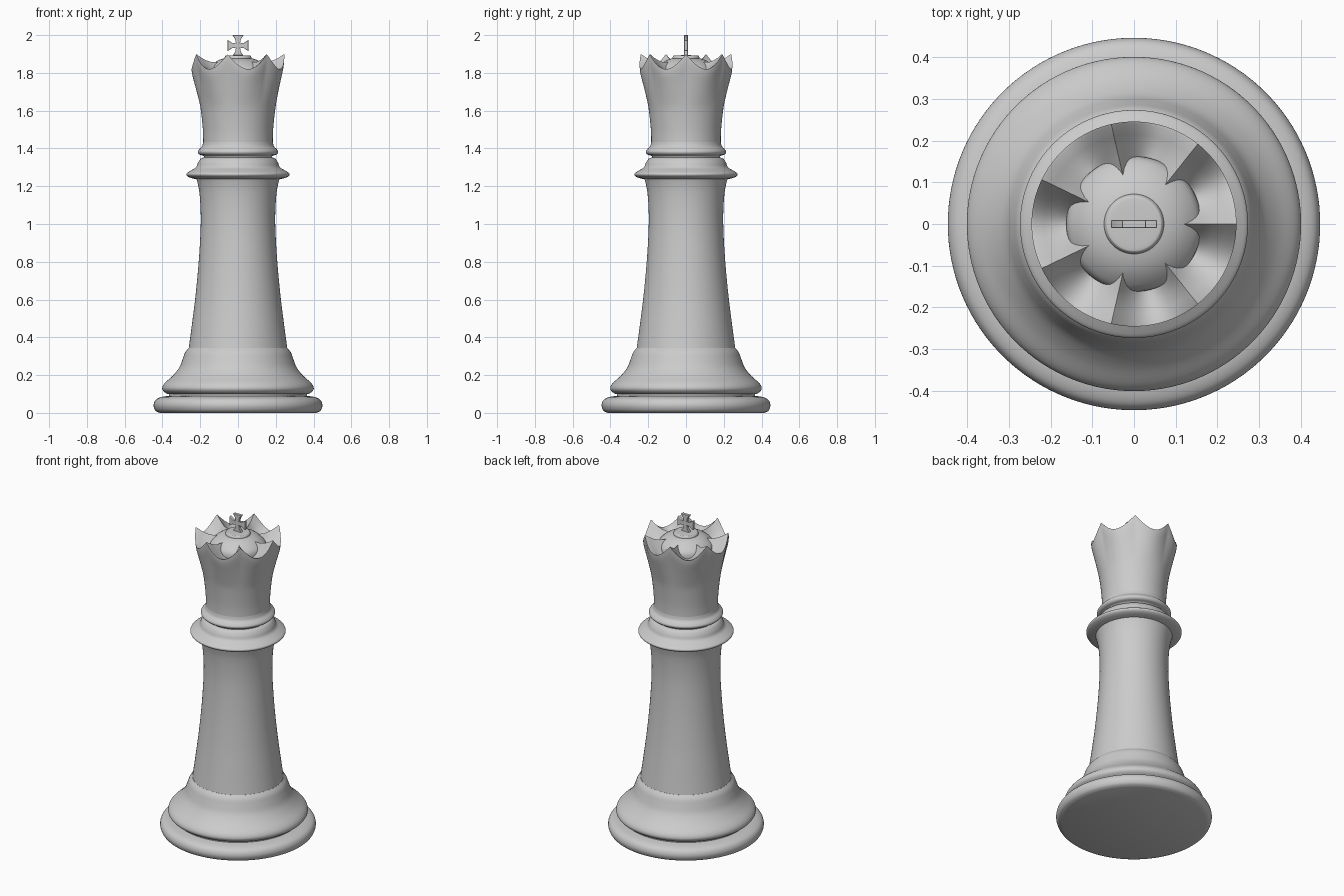
import bpy, bmesh, math

if "Cube" in bpy.data.objects:
    bpy.data.objects.remove(bpy.data.objects["Cube"])

SEG = 126          # divisible by the 7 crown points
POINTS = 7


def smooth(pts, n=4):
    """Catmull-Rom curve through profile points."""
    out = []
    for i in range(len(pts) - 1):
        a, b = pts[max(i - 1, 0)], pts[i]
        c, d = pts[i + 1], pts[min(i + 2, len(pts) - 1)]
        for k in range(n):
            t = k / n
            out.append(tuple(0.5 * (2 * q + (r - p) * t + (2 * p - 5 * q + 4 * r - s) * t * t
                                    + (3 * q - p - 3 * r + s) * t ** 3)
                             for p, q, r, s in zip(a, b, c, d)))
    return out + [pts[-1]]


def finish(name, bm, angle):
    bmesh.ops.remove_doubles(bm, verts=bm.verts, dist=1e-5)
    bmesh.ops.recalc_face_normals(bm, faces=bm.faces)
    me = bpy.data.meshes.new(name)
    bm.to_mesh(me)
    bm.free()
    ob = bpy.data.objects.new(name, me)
    bpy.context.collection.objects.link(ob)
    bpy.ops.object.select_all(action='DESELECT')
    ob.select_set(True)
    bpy.context.view_layer.objects.active = ob
    bpy.ops.object.shade_smooth_by_angle(angle=math.radians(angle))
    return ob


def lathe(name, profile, lift=None, angle=40):
    """Turn (radius, z) points around z; lift(z, theta) may bend the rings."""
    bm = bmesh.new()
    rings = []
    for r, z in profile:
        ring = []
        for i in range(SEG):
            a = 2 * math.pi * i / SEG
            ring.append(bm.verts.new((r * math.cos(a), r * math.sin(a), lift(z, a) if lift else z)))
        rings.append(ring)
    for lo, hi in zip(rings, rings[1:]):
        for i in range(SEG):
            j = (i + 1) % SEG
            bm.faces.new((lo[i], lo[j], hi[j], hi[i]))
    bm.faces.new(rings[0][::-1])
    bm.faces.new(rings[-1])
    return finish(name, bm, angle)


# Base disc and flared foot
lathe("base_disc", smooth([(0.415, 0), (0.437, 0.012), (0.447, 0.04), (0.437, 0.068), (0.41, 0.083), (0.37, 0.09)]))
lathe("foot", [(0.365, 0.085), (0.365, 0.1)] + smooth([
    (0.375, 0.1), (0.395, 0.115), (0.401, 0.133), (0.388, 0.158), (0.345, 0.197),
    (0.311, 0.24), (0.293, 0.285), (0.28, 0.32), (0.262, 0.343)]))

# Tapered stem
lathe("stem", smooth([(0.262, 0.335), (0.245, 0.46), (0.225, 0.62), (0.208, 0.8), (0.198, 0.97),
                      (0.198, 1.08), (0.205, 1.17), (0.216, 1.225), (0.225, 1.25)]))

# Wide collar and the thin ring above it
lathe("collar", smooth([(0.21, 1.235), (0.25, 1.244), (0.27, 1.255), (0.272, 1.268), (0.25, 1.283),
                        (0.223, 1.3), (0.212, 1.325), (0.198, 1.345), (0.183, 1.352)]))
lathe("neck_ring", smooth([(0.18, 1.345), (0.182, 1.36), (0.205, 1.368), (0.213, 1.382),
                           (0.205, 1.396), (0.19, 1.412), (0.184, 1.435)]))


# Crown: the wall above FLAT stretches into sharp points with round valleys
FLAT, RIM = 1.62, 1.9


def crown_lift(z, a):
    if z <= FLAT:
        return z
    rim = 1.82 + 0.078 * (1 - abs(math.sin(a * POINTS / 2)))
    return FLAT + (z - FLAT) / (RIM - FLAT) * (rim - FLAT)


outer = smooth([(0.184, 1.42), (0.186, 1.5), (0.199, 1.62), (0.22, 1.74), (0.241, 1.85), (0.246, 1.9)], 6)
inner = [(0.24, 1.899), (0.215, 1.882), (0.187, 1.868), (0.16, 1.86), (0.08, 1.858)]
lathe("crown", outer + inner, crown_lift, 35)

# Domed top and finial button
lathe("crown_dome", smooth([(0.163, 1.77), (0.16, 1.815), (0.14, 1.842), (0.105, 1.866), (0.06, 1.88), (0.005, 1.884)]))
lathe("finial_button", smooth([(0.066, 1.865), (0.072, 1.877), (0.068, 1.888), (0.058, 1.892), (0.005, 1.894)]))

# Flared cross
bm = bmesh.new()
outline = []
for k in range(4):
    c, s = math.cos(k * math.pi / 2), math.sin(k * math.pi / 2)
    for u, v in [(0.011, -0.011), (0.033, -0.015), (0.055, -0.029), (0.055, 0.029), (0.033, 0.015)]:
        outline.append((u * c - v * s, u * s + v * c))
face = bm.faces.new([bm.verts.new((x, -0.01, 1.945 + z)) for x, z in outline])
ext = bmesh.ops.extrude_face_region(bm, geom=[face])
bmesh.ops.translate(bm, vec=(0, 0.02, 0), verts=[g for g in ext["geom"] if isinstance(g, bmesh.types.BMVert)])
cross = finish("cross", bm, 30)
bevel = cross.modifiers.new("soft_edges", 'BEVEL')
bevel.width = 0.002
bevel.segments = 2
